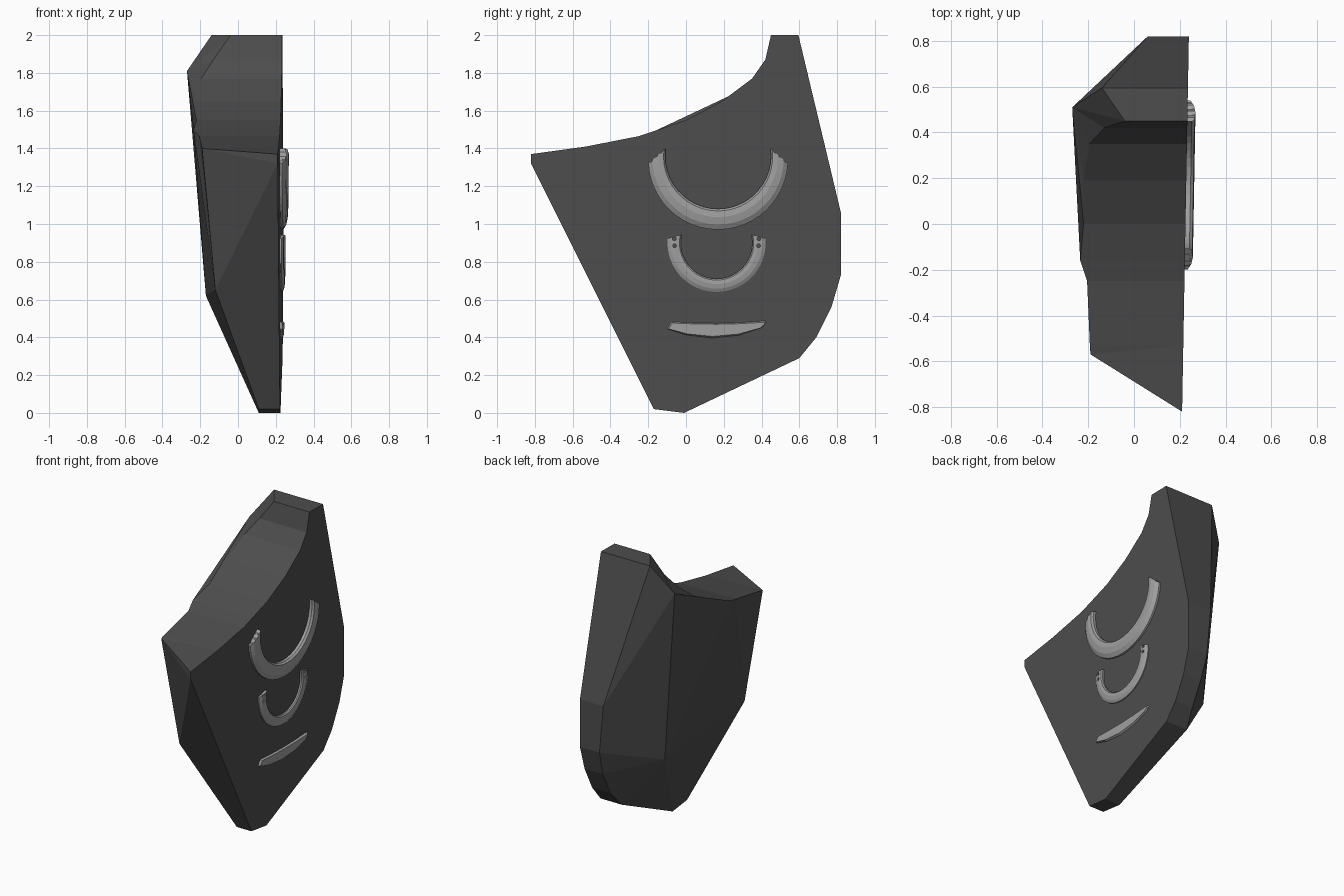
import bpy, bmesh
from math import sin, cos, radians
from mathutils import Matrix

if "Cube" in bpy.data.objects:
    bpy.data.objects.remove(bpy.data.objects["Cube"])


def face_x(y):
    """x of the slightly slanted outer face."""
    return 0.225 + 0.018 * y


def paint(obj, name, v):
    mat = bpy.data.materials.new(name)
    mat.diffuse_color = (v, v, v, 1)
    mat.use_nodes = True
    mat.node_tree.nodes["Principled BSDF"].inputs["Base Color"].default_value = mat.diffuse_color
    obj.data.materials.append(mat)


def finish(bm, name):
    bmesh.ops.recalc_face_normals(bm, faces=bm.faces)
    me = bpy.data.meshes.new(name)
    bm.to_mesh(me)
    bm.free()
    obj = bpy.data.objects.new(name, me)
    bpy.context.collection.objects.link(obj)
    return obj


# Main plate: outer-face outline (y, z) and the matching inner rim x
outline = [(-.82, 1.37, -.19), (-.53, 1.41, -.193), (-.25, 1.465, -.205), (-.16, 1.495, -.235),
           (0, 1.55, -.22), (.19, 1.65, -.22), (.35, 1.77, -.195), (.42, 1.87, -.13),
           (.45, 2, -.04), (.595, 2, -.14), (.82, 1.06, .06), (.82, .73, .09),
           (.77, .56, .10), (.69, .40, .10), (.60, .29, .07), (-.01, 0, .11),
           (-.17, .02, .11), (-.82, 1.32, -.12)]
moved = {0: (-.57, 1.40), 17: (-.47, .65)}    # inner corners set back from the outline
bm = bmesh.new()
R = [bm.verts.new((face_x(y), y, z)) for y, z, _ in outline]
L = [bm.verts.new((x, *moved.get(i, (y, z)))) for i, (y, z, x) in enumerate(outline)]
peak = bm.verts.new((-.27, .51, 1.81))
knee = bm.verts.new((-.17, .475, .62))
n = len(outline)
bm.faces.new(R)
for i in range(n):
    j = (i + 1) % n
    bm.faces.new((R[i], R[j], L[j], L[i]))
for i in range(3, 9):                         # chamfer under the curved top
    bm.faces.new((peak, L[i], L[i + 1]))
bm.faces.new((peak, L[3], knee))              # inner side
bm.faces.new((knee, L[3], L[2], L[1], L[0], L[17]))
bm.faces.new((knee, L[17], L[16], L[15], L[14]))
bm.faces.new([knee] + L[14:10:-1])            # rear bevel
bm.faces.new((peak, knee, L[11], L[10], L[9]))
plate = finish(bm, "plate")
bmesh_tri = bmesh.new()
bmesh_tri.from_mesh(plate.data)
bmesh.ops.triangulate(bmesh_tri, faces=[f for f in bmesh_tri.faces if len(f.verts) > 3])
bmesh_tri.to_mesh(plate.data)
bmesh_tri.free()
paint(plate, "dark_grey", .075)


def crescent(name, cy, ci, co, ri, ro, ei, eo, height, steps):
    """U-shaped raised strip; i/o = inner/outer centre z, radius and end angle."""
    section = [(0, -.03), (0, .55), (.1, .9), (.4, 1), (.75, .8), (1, .35), (1, -.03)]
    bm = bmesh.new()
    rings = []
    for s in range(steps + 1):
        ring = []
        for t, h in section:
            end = ei + (eo - ei) * t
            a = radians(180 - end + (180 + 2 * end) * s / steps)
            r, cz = ri + (ro - ri) * t, ci + (co - ci) * t
            y = cy + r * cos(a)
            ring.append(bm.verts.new((face_x(y) + h * height, y, cz + r * sin(a))))
        rings.append(ring)
    for a, b in zip(rings, rings[1:]):
        for k in range(len(section)):
            m = (k + 1) % len(section)
            bm.faces.new((a[k], a[m], b[m], b[k]))
    bm.faces.new(rings[0])
    bm.faces.new(rings[-1])
    return finish(bm, name)


def drill(obj, cy, spots, radius):
    """Cut small round holes, mirrored about y = cy."""
    bm = bmesh.new()
    for dy, z in spots:
        for side in (-1, 1):
            m = Matrix.Translation((.24, cy + side * dy, z)) @ Matrix.Rotation(radians(90), 4, 'Y')
            bmesh.ops.create_cone(bm, cap_ends=True, segments=10, radius1=radius,
                                  radius2=radius, depth=.2, matrix=m)
    cutter = finish(bm, obj.name + "_cutter")
    cutter.hide_render = True
    mod = obj.modifiers.new("holes", 'BOOLEAN')
    mod.operation, mod.object, mod.solver = 'DIFFERENCE', cutter, 'EXACT'
    bpy.context.view_layer.objects.active = obj
    bpy.ops.object.modifier_apply(modifier=mod.name)
    bpy.data.objects.remove(cutter)


# Large crescent with notched ends
large = crescent("large_crescent", .17, 1.36, 1.34, .28, .37, 8, -3, .035, 24)
drill(large, .17, [(.305, 1.388), (.333, 1.365), (.36, 1.34)], .012)

# Small crescent with two holes at each end
small = crescent("small_crescent", .162, .90, .90, .19, .26, 13, 5, .02, 24)
drill(small, .162, [(.224, .922), (.222, .885)], .010)

# Shallow curved bar
bm = bmesh.new()
bar_outline = [(-.10, .445), (-.08, .483), (.03, .478), (.16, .475), (.29, .479), (.42, .488),
               (.425, .475), (.40, .45), (.28, .41), (.14, .395), (0, .412)]
base = [bm.verts.new((face_x(y) - .002, y, z)) for y, z in bar_outline]
top = [bm.verts.new((face_x(y) + .013, .16 + (y - .16) * .97, .445 + (z - .445) * .8))
       for y, z in bar_outline]
bm.faces.new(base)
bm.faces.new(top)
for i in range(len(base)):
    j = (i + 1) % len(base)
    bm.faces.new((base[i], base[j], top[j], top[i]))
bar = finish(bm, "curved_bar")

for part in (large, small, bar):
    paint(part, "light_grey", .35)
